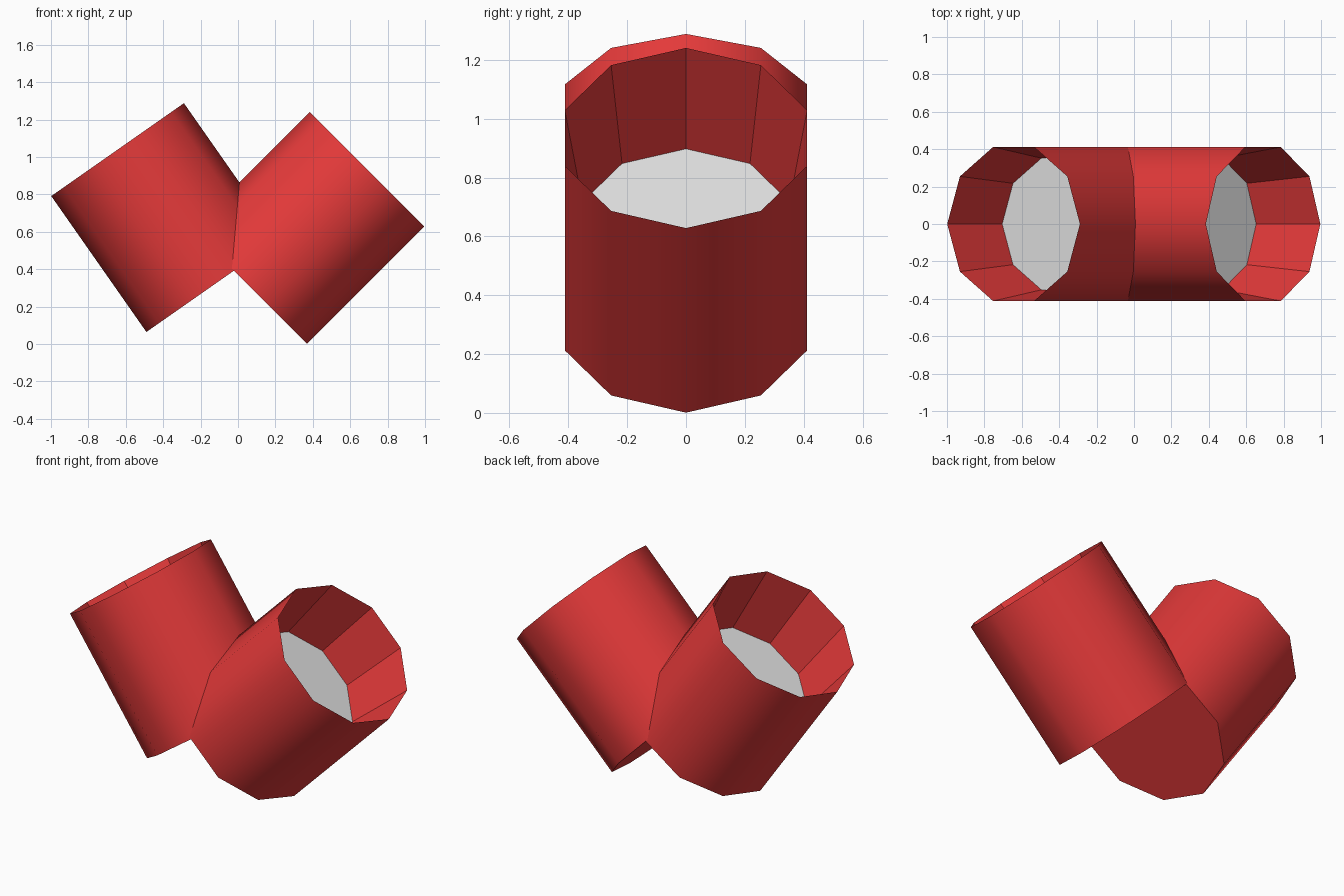
import bpy
import bmesh
from math import cos, sin, pi, radians

cube = bpy.data.objects.get("Cube")
if cube:
    bpy.data.objects.remove(cube, do_unlink=True)

SIDES = 10
RADIUS = 0.433
HEIGHT = 0.887
FLOOR_RADIUS = 0.37
FLOOR_HEIGHT = 0.465


def make_material(name, color):
    mat = bpy.data.materials.new(name)
    mat.use_nodes = True
    mat.diffuse_color = color
    mat.node_tree.nodes["Principled BSDF"].inputs["Base Color"].default_value = color
    return mat


red = make_material("red", (0.78, 0.042, 0.042, 1))
grey = make_material("light grey", (0.75, 0.75, 0.75, 1))


def make_cup(name, base, tilt):
    """Ten-sided cup: smooth outside, faceted tapering inside, raised floor."""
    bm = bmesh.new()

    def ring(radius, z):
        angles = [2 * pi * i / SIDES for i in range(SIDES)]
        return [bm.verts.new((radius * cos(a), radius * sin(a), z)) for a in angles]

    def wall(low, high, smooth):
        for i in range(SIDES):
            j = (i + 1) % SIDES
            face = bm.faces.new((low[i], low[j], high[j], high[i]))
            face.smooth = smooth

    bottom = ring(RADIUS, 0)
    rim = ring(RADIUS, HEIGHT)
    floor = ring(FLOOR_RADIUS, FLOOR_HEIGHT)

    # Outer wall, inner wall, underside and floor
    wall(bottom, rim, True)
    wall(rim, floor, False)
    bm.faces.new(bottom[::-1])
    bm.faces.new(floor).material_index = 1

    # Only the edges between two outer wall faces stay soft
    for edge in bm.edges:
        edge.smooth = all(f.smooth for f in edge.link_faces)

    mesh = bpy.data.meshes.new(name)
    bm.to_mesh(mesh)
    bm.free()
    mesh.materials.append(red)
    mesh.materials.append(grey)
    obj = bpy.data.objects.new(name, mesh)
    obj.location = base
    obj.rotation_euler = (0, radians(tilt), 0)
    bpy.context.collection.objects.link(obj)


# Two cups leaning apart and crossing at their bases
make_cup("right_cup", (-0.135, 0, 0.313), -35)
make_cup("left_cup", (0.063, 0, 0.307), 45)
